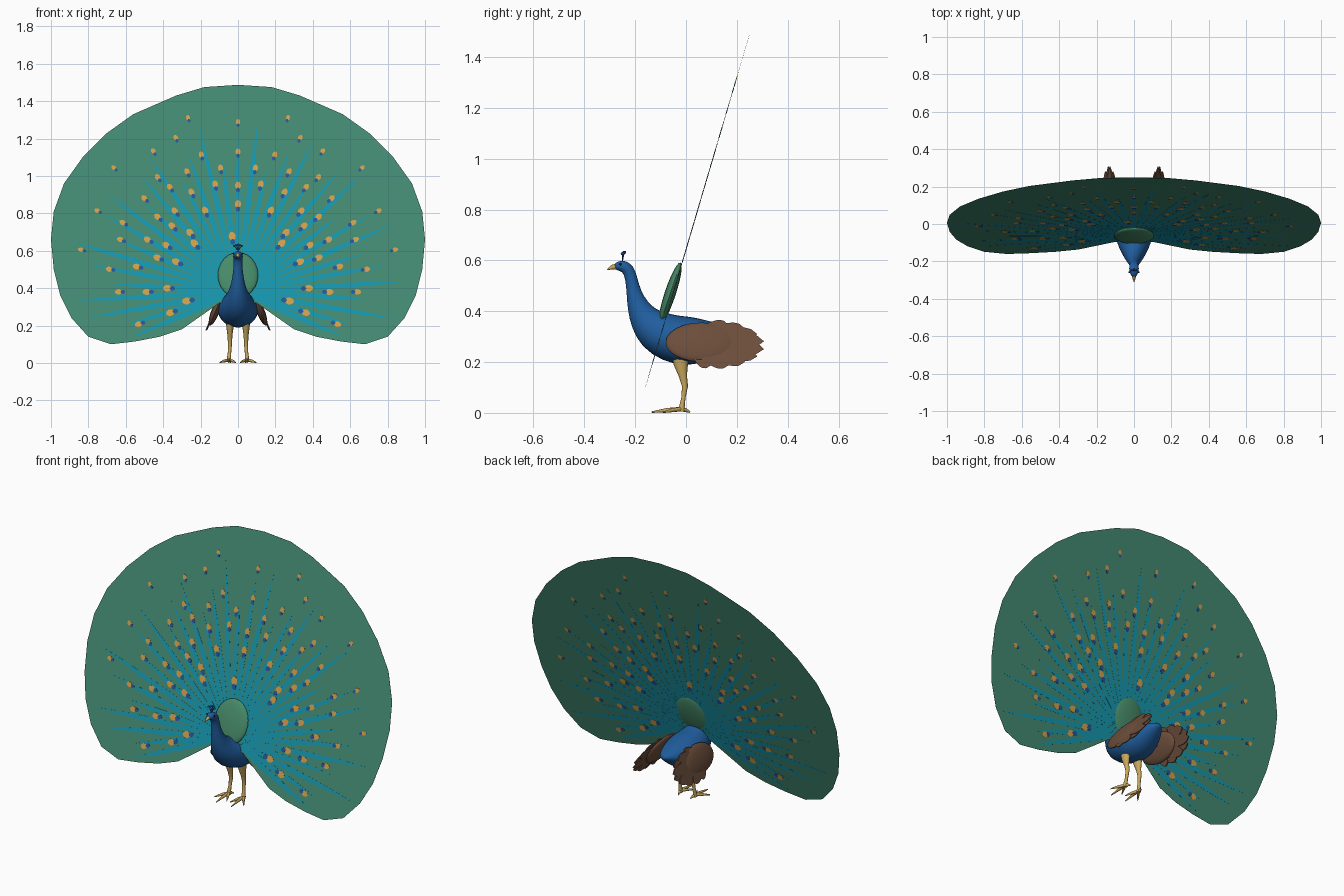
import bpy, bmesh, math, random
from mathutils import Vector, Matrix

random.seed(4)
cube = bpy.data.objects.get("Cube")
if cube:
    bpy.data.objects.remove(cube)


def material(name, *rgb):
    m = bpy.data.materials.new(name)
    m.use_nodes = True
    m.diffuse_color = (*rgb, 1)
    m.node_tree.nodes["Principled BSDF"].inputs["Base Color"].default_value = (*rgb, 1)
    return m


FAN = material("fan green", .055, .25, .165)
TEAL = material("ray teal", .008, .3, .41)
AMBER = material("spot amber", .64, .34, .07)
SPOT = material("spot blue", .02, .09, .31)
BLUE = material("body blue", .014, .11, .34)
COVERT = material("covert green", .062, .255, .14)
BROWN = material("wing brown", .15, .075, .044)
TAN = material("leg tan", .58, .39, .11)
BLACK = material("eye black", .01, .01, .012)


def finish(name, bm, mat, smooth=True, mirror=False):
    bmesh.ops.recalc_face_normals(bm, faces=bm.faces)
    mesh = bpy.data.meshes.new(name)
    bm.to_mesh(mesh)
    bm.free()
    mesh.materials.append(mat)
    ob = bpy.data.objects.new(name, mesh)
    bpy.context.collection.objects.link(ob)
    if mirror:
        ob.modifiers.new("Mirror", 'MIRROR')
    if smooth:
        bpy.ops.object.select_all(action='DESELECT')
        ob.select_set(True)
        bpy.context.view_layer.objects.active = ob
        bpy.ops.object.shade_smooth_by_angle(angle=math.radians(50))
    return ob


def loft(bm, stations, sides=12):
    """Elliptical rings (x, y, z, half width, half depth) along a path."""
    pts = [Vector(s[:3]) for s in stations]
    rings = []
    for i, (p, s) in enumerate(zip(pts, stations)):
        t = (pts[min(i + 1, len(pts) - 1)] - pts[max(i - 1, 0)]).normalized()
        side = (Vector((1, 0, 0)) - t * t.x).normalized()
        up = side.cross(t)
        angles = [math.tau * k / sides for k in range(sides)]
        rings.append([bm.verts.new(p + side * s[3] * math.cos(a) + up * s[4] * math.sin(a))
                      for a in angles])
    for a, b in zip(rings, rings[1:]):
        for k in range(sides):
            n = (k + 1) % sides
            bm.faces.new((a[k], a[n], b[n], b[k]))
    bm.faces.new(rings[0])
    bm.faces.new(rings[-1])


def prism(bm, outline, place, near, far):
    """Flat plate of a 2D outline, set on a sloping sheet by place()."""
    a = [bm.verts.new(place(u, v, near)) for u, v in outline]
    b = [bm.verts.new(place(u, v, far)) for u, v in outline]
    bm.faces.new(a)
    bm.faces.new(b[::-1])
    for k in range(len(a)):
        n = (k + 1) % len(a)
        bm.faces.new((a[k], b[k], b[n], a[n]))


def leaf(start, end, half, peak=1.0, round_=1.0, steps=8):
    a, b = Vector(start), Vector(end)
    d = (b - a).normalized()
    side = Vector((-d.y, d.x))
    row = [(a.lerp(b, i / steps), side * half * math.sin(math.pi * (i / steps) ** peak) ** round_)
           for i in range(1, steps)]
    return [a] + [p + s for p, s in row] + [b] + [p - s for p, s in reversed(row)]


def ball(bm, centre, size, rot=Matrix(), seg=16):
    m = Matrix.Translation(centre) @ rot @ Matrix.Diagonal((*size, 1))
    bmesh.ops.create_uvsphere(bm, u_segments=seg, v_segments=seg // 2, radius=1, matrix=m)


# Tail fan sheet, leaning back
def on_fan(u, v, d):
    return (u, -.16 + .295 * (v - .10) + d, v)


half = [(0, 1.487), (.18, 1.475), (.33, 1.43), (.56, 1.33), (.7, 1.23), (.83, 1.1), (.93, .96),
        (.985, .81), (1, .66), (.985, .5), (.95, .36), (.89, .24), (.8, .14), (.68, .1),
        (.55, .115), (.42, .14), (.3, .18), (.2, .25), (.1, .32), (0, .33)]
bm = bmesh.new()
prism(bm, half + [(-u, v) for u, v in half[-2:0:-1]], on_fan, -.0004, .0004)
finish("tail_fan", bm, FAN, smooth=False)

ROOT = Vector((0, .38))


def polar(angle, r):
    a = math.radians(angle)
    return ROOT + Vector((math.sin(a), math.cos(a))) * r


# Feather shafts radiating over the fan
bm = bmesh.new()
count = 35
for i in range(count):
    angle = -113 + 226 * i / (count - 1)
    reach = (.9, .7, .82)[i % 3] * random.uniform(.95, 1.04)
    if abs(angle) > 100:
        reach = .62
    prism(bm, leaf(polar(angle, .04), polar(angle, reach), .0145, .9, .8), on_fan, -.0009, .0009)
finish("tail_feather_rays", bm, TEAL, smooth=False)

# Eye spots on both halves of the fan: angle from upright, radius in hundredths
spots = [(75, 87), (60, 87), (45, 94), (31, 88), (22, 89), (16, 97), (80, 70), (90, 64), (108, 56),
         (59, 72), (66, 69), (45, 71), (35, 75), (23, 70), (15, 76), (8, 67), (33, 67), (76, 56),
         (60, 56), (47, 59), (38, 55), (25, 59), (12, 59), (22, 47), (45, 50), (57, 46), (67, 47),
         (90, 49), (107, 38), (39, 41), (42, 35), (64, 37), (87, 38), (100, 28)]
middle = [(0, 91), (0, 75), (0, 57), (0, 47), (-6, 30)]
amber, blue = bmesh.new(), bmesh.new()
for angle, cm in spots + [(-a, r) for a, r in spots] + middle:
    r, size = cm / 100, .058 - .0003 * cm
    prism(amber, leaf(polar(angle, r - size / 2), polar(angle, r + size / 2), size * .38, .9, .6),
          on_fan, -.0014, .0014)
    prism(blue, leaf(polar(angle, r - size * .95), polar(angle, r - size * .3), size * .27, 1, .6),
          on_fan, -.0019, .0019)
finish("tail_spot_rims", amber, AMBER, smooth=False)
finish("tail_spot_centres", blue, SPOT, smooth=False)

# Rounded patch of short feathers at the fan root
bm = bmesh.new()
ball(bm, (0, -.062, .47), (.108, .022, .128), Matrix.Rotation(-.32, 4, 'X'), 24)
finish("tail_root_coverts", bm, COVERT)

# Head, neck and body in one sweep
bm = bmesh.new()
loft(bm, [(0, *s) for s in [
    (-.282, .575, .008, .008), (-.272, .577, .019, .017), (-.25, .58, .027, .025),
    (-.226, .565, .026, .026), (-.214, .525, .023, .024), (-.206, .475, .028, .029),
    (-.19, .42, .038, .043), (-.165, .37, .055, .062), (-.125, .325, .082, .086),
    (-.06, .292, .106, .097), (0, .282, .112, .1), (.06, .284, .104, .09),
    (.12, .295, .084, .065), (.18, .308, .05, .032), (.22, .315, .014, .01)]], 16)
body = finish("body", bm, BLUE)
body.modifiers.new("Subdivision", 'SUBSURF').levels = 1

# Beak
bm = bmesh.new()
loft(bm, [(0, -.272, .575, .012, .012), (0, -.292, .573, .008, .009), (0, -.311, .562, .001, .001)])
finish("beak", bm, TAN)

# Eyes
bm = bmesh.new()
ball(bm, (.025, -.258, .585), (.004, .005, .005), seg=12)
finish("eyes", bm, BLACK, mirror=True)

# Crest of beaded stems
bm = bmesh.new()
for k in range(-2, 3):
    tip = (k * .01, -.242 - abs(k) * .004, .632 - abs(k) * .003)
    loft(bm, [(0, -.25, .598, .002, .002), (*tip, .0015, .0015)], 6)
    ball(bm, tip, (.006, .007, .006), seg=8)
finish("crest", bm, SPOT)


# Folded wings, flaring outward at the bottom
def on_wing(u, v, d):
    return (.1 + .4 * (.35 - v) + d, u, v)


bm = bmesh.new()
ball(bm, (.12, .06, .278), (.022, .14, .083), Matrix.Rotation(-.38, 4, 'Y'), 24)
finish("wing_shoulders", bm, BROWN, mirror=True)

# Flight feathers, tips fanned along the rounded wing end
bm = bmesh.new()
for i in range(9):
    a = math.radians(-100 + 178 * i / 8)
    tip = (.13 + .18 * math.cos(a), .266 + .08 * math.sin(a))
    root = (-.01, .285 + .03 * math.sin(a))
    out = -.006 + .004 * (i % 2)
    prism(bm, leaf(root, tip, .028, 2.6, .6, 12), on_wing, out, out + .006)
finish("wing_feathers", bm, BROWN, smooth=False, mirror=True)

# Legs
bm = bmesh.new()
loft(bm, [(.043, -.02, .225, .022, .036), (.043, -.02, .19, .019, .028), (.043, -.012, .145, .013, .016),
          (.043, -.004, .105, .011, .012), (.045, -.01, .06, .009, .008),
          (.048, -.016, .025, .011, .011), (.048, -.018, .006, .012, .012)])
finish("legs", bm, TAN, mirror=True)

# Toes
bm = bmesh.new()
for x, y in [(.012, -.09), (.05, -.135), (.098, -.085), (.04, .016)]:
    mid = ((x + .048) / 2, (y - .018) / 2)
    loft(bm, [(.048, -.018, .015, .009, .009), (*mid, .011, .007, .008), (x, y, .003, .002, .003)], 8)
finish("toes", bm, TAN, mirror=True)
